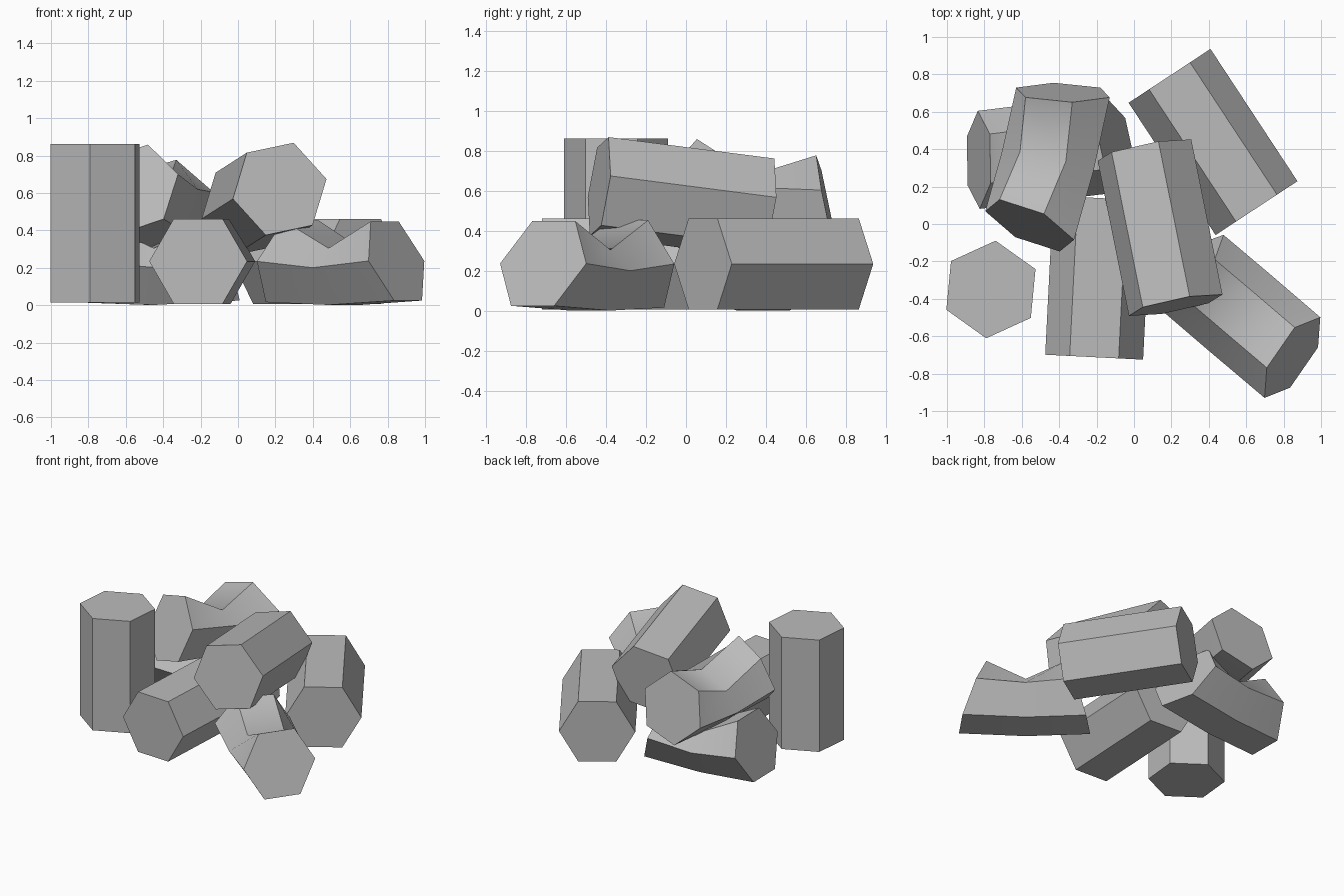
import bpy
import bmesh
from math import sin, cos, pi, radians
from mathutils import Vector

cube = bpy.data.objects.get("Cube")
if cube:
    bpy.data.objects.remove(cube, do_unlink=True)

R = 0.262  # radius of every hexagonal log

stone = bpy.data.materials.new("plain_grey")
stone.use_nodes = True
GREY = (0.5, 0.5, 0.5, 1)
stone.diffuse_color = GREY
stone.node_tree.nodes["Principled BSDF"].inputs["Base Color"].default_value = GREY


def hexagon(centre, side, up):
    """Six corners, the first lying along the side vector."""
    return [centre + side * cos(i * pi / 3) + up * sin(i * pi / 3) for i in range(6)]


def loft(name, rings):
    """Join hexagon rings into a capped log; only inner rings shade smoothly."""
    bm = bmesh.new()
    loops = [[bm.verts.new(p) for p in ring] for ring in rings]
    for lower, upper in zip(loops, loops[1:]):
        for i in range(6):
            j = (i + 1) % 6
            bm.faces.new((lower[i], lower[j], upper[j], upper[i]))
    bm.faces.new(loops[0])
    bm.faces.new(loops[-1])
    bmesh.ops.recalc_face_normals(bm, faces=bm.faces)
    inner = {v for loop in loops[1:-1] for v in loop}
    for face in bm.faces:
        face.smooth = True
    for edge in bm.edges:
        edge.smooth = all(v in inner for v in edge.verts)
    mesh = bpy.data.meshes.new(name)
    bm.to_mesh(mesh)
    bm.free()
    mesh.materials.append(stone)
    obj = bpy.data.objects.new(name, mesh)
    bpy.context.collection.objects.link(obj)


def straight_log(name, start, end, corner):
    """Plain prism; corner points from the axis to one edge."""
    a, b = Vector(start), Vector(end)
    axis = (b - a).normalized()
    side = Vector(corner)
    side = (side - axis * side.dot(axis)).normalized()
    up = axis.cross(side)
    loft(name, [hexagon(c, side * R, up * R) for c in (a, b)])


def bent_log(name, start, end, up):
    """Prism bent towards up, with tilted ends and a pinched middle."""
    a, b = Vector(start), Vector(end)
    axis = (b - a).normalized()
    up = Vector(up)
    up = (up - axis * up.dot(axis)).normalized()
    side = axis.cross(up)
    rings = []
    for centre, lean, yaw in ((a, radians(21), 0.1), (b, -radians(16), -0.1)):
        rings.append(hexagon(centre, (side + axis * yaw).normalized() * R,
                             (up * cos(lean) + axis * sin(lean)) * R))
    middle = (a + b) / 2 - up * 0.035
    pinched = []
    for i in range(6):
        t = i * pi / 3
        height = 0.12 if sin(t) > 0 else 0.23
        pinched.append(middle + side * R * cos(t) + up * height * sin(t))
    loft(name, [rings[0], pinched, rings[1]])


# Straight logs
straight_log("upright_log", (-0.765, -0.35, 0.015), (-0.765, -0.35, 0.862), (0.025, 0.26, 0))
straight_log("front_log", (-0.213, -0.712, 0.235), (-0.17, 0.138, 0.235), (1, 0, 0))
straight_log("back_log", (0.19, 0.792, 0.235), (0.655, 0.085, 0.235), (0.22, 0.14, 0))
straight_log("leaning_log", (0.223, -0.434, 0.622), (0.056, 0.395, 0.515), (0.252, 0.06, 0.053))

# Bent logs
bent_log("front_bent_log", (0.847, -0.714, 0.237), (0.29, -0.24, 0.235), (0, 0, 1))
bent_log("left_bent_log", (-0.10, 0.43, 0.237), (-0.83, 0.343, 0.235), (0, 0, 1))
bent_log("raised_bent_log", (-0.38, 0.703, 0.53), (-0.558, -0.008, 0.62), (-0.27, 0.155, 0.953))
